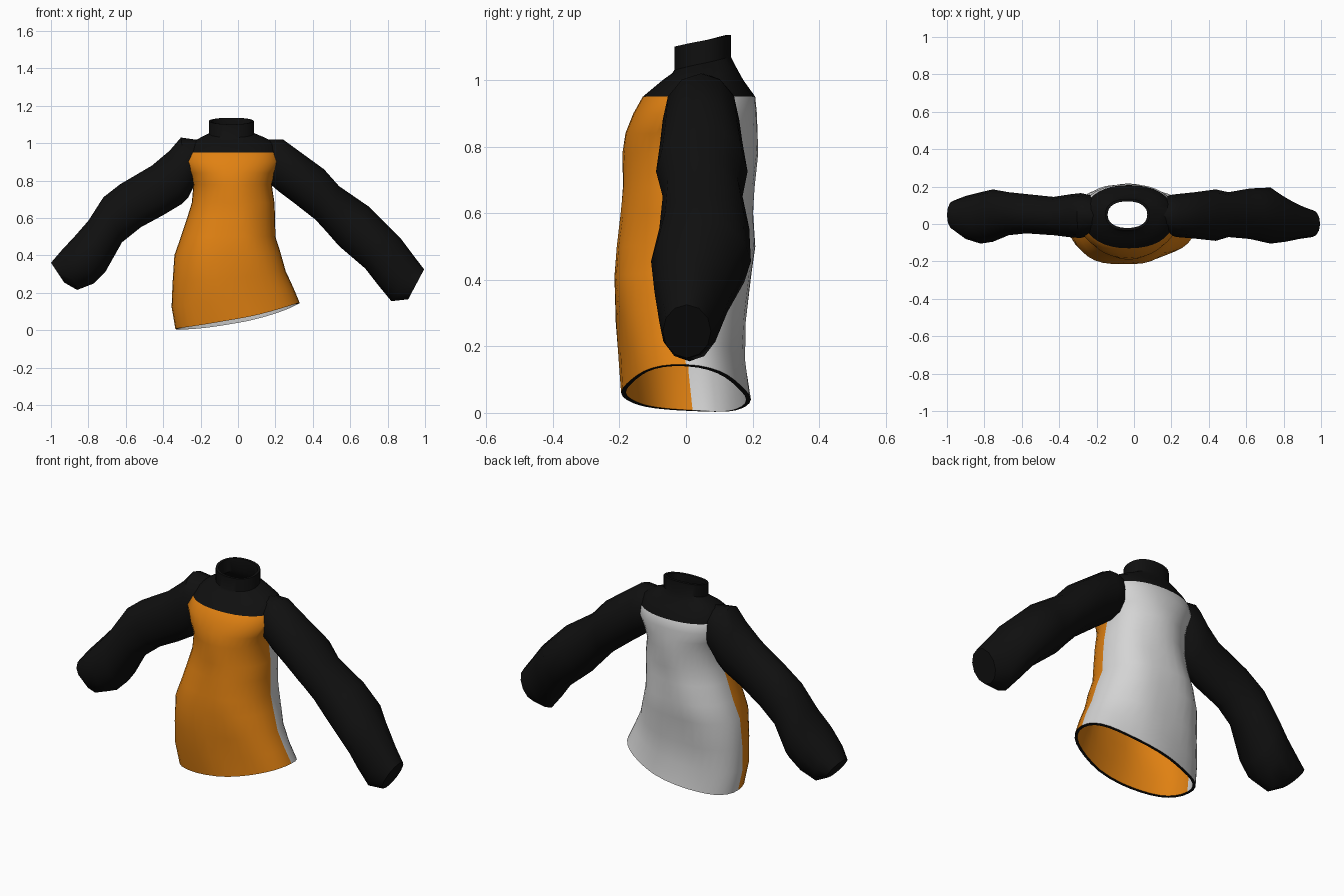
import bpy, bmesh, math
from mathutils import Vector

if "Cube" in bpy.data.objects:
    bpy.data.objects.remove(bpy.data.objects["Cube"])


def material(name, rgb):
    m = bpy.data.materials.new(name)
    m.diffuse_color = (*rgb, 1)
    m.use_nodes = True
    m.node_tree.nodes["Principled BSDF"].inputs["Base Color"].default_value = m.diffuse_color
    return m


ORANGE = material("orange cloth", (0.75, 0.22, 0.006))
WHITE = material("light grey cloth", (0.66, 0.66, 0.66))
BLACK = material("black cloth", (0.005, 0.005, 0.005))


def loft(name, rings, mats, cap):
    """Skin a list of equal-length point rings."""
    bm = bmesh.new()
    loops = [[bm.verts.new(p) for p in ring] for ring in rings]
    n = len(loops[0])
    for a, b in zip(loops, loops[1:]):
        for i in range(n):
            j = (i + 1) % n
            bm.faces.new((a[i], a[j], b[j], b[i]))
    if cap:
        bm.faces.new(loops[0])
        bm.faces.new(loops[-1])
        bmesh.ops.recalc_face_normals(bm, faces=bm.faces)
    me = bpy.data.meshes.new(name)
    bm.to_mesh(me)
    bm.free()
    for m in mats:
        me.materials.append(m)
    ob = bpy.data.objects.new(name, me)
    bpy.context.collection.objects.link(ob)
    return ob


def activate(ob):
    bpy.ops.object.select_all(action='DESELECT')
    ob.select_set(True)
    bpy.context.view_layer.objects.active = ob


# Torso with yoke and collar: height, hem slant, lean, left, right, front, back
TORSO = [
    (0.00, 1.00, 0, -.335, .330, -.190, .190),
    (0.12, 0.75, 0, -.355, .295, -.200, .175),
    (0.25, 0.45, 0, -.350, .255, -.212, .180),
    (0.40, 0.15, 0, -.340, .225, -.220, .200),
    (0.50, 0.00, 0, -.305, .200, -.210, .210),
    (0.60, 0.00, 0, -.272, .198, -.195, .200),
    (0.68, 0.00, 0, -.247, .195, -.186, .203),
    (0.78, 0.00, 0, -.238, .180, -.186, .212),
    (0.84, 0.00, 0, -.260, .200, -.182, .215),
    (0.90, 0.00, 0, -.292, .232, -.158, .213),
    (0.95, 0.00, 0, -.270, .215, -.130, .208),
    (1.00, 0.00, 0, -.250, .200, -.070, .172),
    (1.03, 0.00, .01, -.200, .140, -.042, .150),
    (1.05, 0.00, .02, -.155, .085, -.035, .135),
    (1.118, 0.00, .0175, -.155, .085, -.035, .135),
]
SEG = 36


def torso_ring(z, slant, lean, xl, xr, yf, yb):
    pts = []
    for i in range(SEG):
        a = math.tau * i / SEG
        c, s = math.cos(a), math.sin(a)
        k = 0.9  # slightly squared ellipse
        x = (xl + xr) / 2 + (xr - xl) / 2 * math.copysign(abs(c) ** k, c)
        y = (yf + yb) / 2 + (yb - yf) / 2 * math.copysign(abs(s) ** k, s)
        if z < 0.8:
            if c < 0:
                y += 0.02 * (1 - abs(s))           # left seam sits further back
            y += 0.005 * s * s * math.sin(5 * a + 8 * z)  # soft folds
        hem = 0.063 + 0.07 * c - 0.01 * s + 0.0125 * math.cos(2 * a)
        pts.append((x, y, z + slant * hem + lean * s))
    return pts


torso = loft("sweater_torso", [torso_ring(*r) for r in TORSO],
             [ORANGE, WHITE, BLACK], False)
# Front orange, back grey, yoke and collar black
for p in torso.data.polygons:
    row, col = divmod(p.index, SEG)
    p.material_index = 2 if row >= 10 else (0 if col >= SEG // 2 else 1)
# Cloth thickness with a black edge band
sol = torso.modifiers.new("cloth", 'SOLIDIFY')
sol.thickness = 0.014
sol.offset = -1
sol.material_offset_rim = 2
activate(torso)
bpy.ops.object.modifier_apply(modifier=sol.name)
bpy.ops.object.shade_smooth_by_angle(angle=math.radians(40))

# Sleeves: upper edge x, z, lower edge x, z, front y, back y
SLEEVES = {
    "left_sleeve": [
        (-.17, 1.02, -.21, .80, -.030, .130),
        (-.235, 1.02, -.235, .77, -.060, .155),
        (-.305, 1.03, -.265, .71, -.075, .165),
        (-.365, .96, -.300, .675, -.072, .160),
        (-.460, .88, -.400, .615, -.060, .145),
        (-.630, .78, -.520, .550, -.050, .160),
        (-.720, .71, -.620, .470, -.060, .170),
        (-.800, .585, -.710, .310, -.095, .185),
        (-.870, .505, -.770, .250, -.105, .170),
        (-.940, .430, -.860, .215, -.080, .150),
        (-1.00, .360, -.930, .255, -.030, .125),
    ],
    "right_sleeve": [
        (.14, 1.02, .15, .80, -.030, .130),
        (.200, 1.02, .185, .77, -.060, .155),
        (.240, 1.02, .220, .74, -.070, .160),
        (.350, .94, .300, .68, -.078, .170),
        (.460, .86, .415, .590, -.090, .185),
        (.540, .77, .470, .530, -.070, .170),
        (.700, .66, .540, .450, -.080, .190),
        (.780, .58, .680, .330, -.105, .195),
        (.870, .49, .750, .240, -.095, .140),
        (.945, .39, .820, .155, -.080, .100),
        (.995, .325, .910, .165, -.070, .075),
    ],
}


def sleeve_ring(tx, tz, bx, bz, yf, yb, n=12):
    top, low = Vector((tx, 0, tz)), Vector((bx, 0, bz))
    mid = (top + low) / 2 + Vector((0, (yf + yb) / 2, 0))
    up, side = (top - low) / 2, Vector((0, (yb - yf) / 2, 0))
    return [mid + up * math.cos(math.tau * i / n) + side * math.sin(math.tau * i / n)
            for i in range(n)]


for name, rows in SLEEVES.items():
    sleeve = loft(name, [sleeve_ring(*r) for r in rows], [BLACK], True)
    activate(sleeve)
    bpy.ops.object.shade_smooth_by_angle(angle=math.radians(40))
